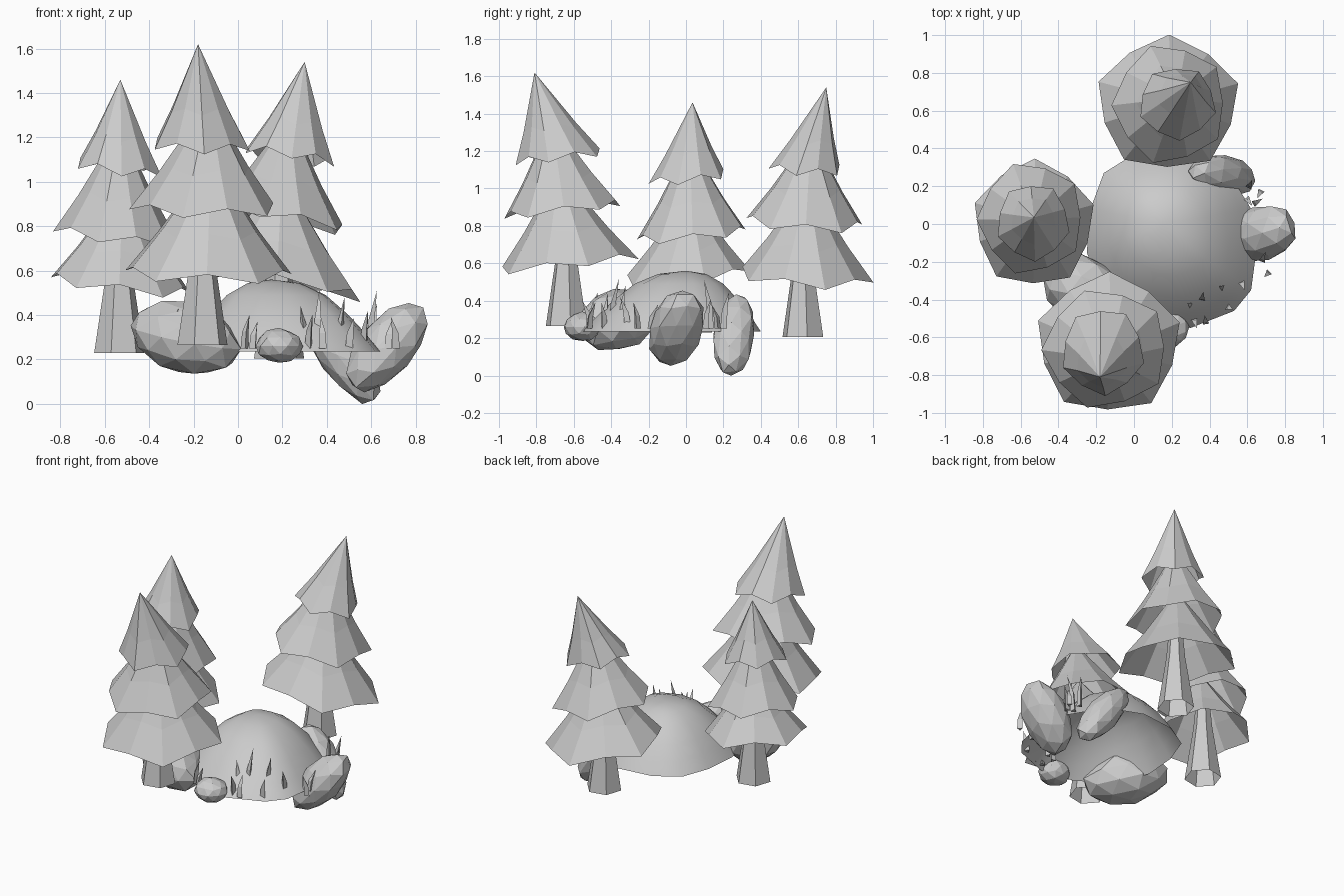
import bpy, bmesh, math, random
from mathutils import Vector, Matrix, noise

if "Cube" in bpy.data.objects:
    bpy.data.objects.remove(bpy.data.objects["Cube"])

random.seed(4)


def finish(name, bm, smooth=False, normals=True):
    if normals:
        bmesh.ops.recalc_face_normals(bm, faces=bm.faces[:])
    me = bpy.data.meshes.new(name)
    bm.to_mesh(me)
    bm.free()
    for p in me.polygons:
        p.use_smooth = smooth
    ob = bpy.data.objects.new(name, me)
    bpy.context.collection.objects.link(ob)
    return ob


def bridge(bm, a, b):
    n = len(a)
    for i in range(n):
        bm.faces.new((a[i], a[(i + 1) % n], b[(i + 1) % n], b[i]))


def fan(bm, ring, tip):
    n = len(ring)
    for i in range(n):
        bm.faces.new((ring[i], ring[(i + 1) % n], tip))


def trunk(name, x, y, z0, z1):
    # tapered six-sided tube, running up inside the branches
    bm = bmesh.new()
    rings = []
    for r, z in ((0.115, z0), (0.06, z0 + 0.36), (0.03, z1)):
        rings.append([bm.verts.new((x + r * math.cos(k * math.tau / 6 + 0.2),
                                    y + r * math.sin(k * math.tau / 6 + 0.2), z)) for k in range(6)])
    bridge(bm, rings[0], rings[1])
    bridge(bm, rings[1], rings[2])
    finish(name, bm)


def tier(name, c, rx, ry, tip, tilt, turn):
    # flared ten-sided hollow cone with a drooping jagged rim
    bm = bmesh.new()
    c, tip = Vector(c), Vector(tip)
    rings = []
    for t, s in ((0, 1), (0.35, 0.62)):
        ring = []
        for k in range(10):
            a = k * math.tau / 10 + turn
            odd = k % 2
            f = s * (0.95 if odd else 1.05)
            dx, dy = rx * f * math.cos(a), ry * f * math.sin(a)
            p = c.lerp(tip, t)
            dz = dx * tilt[0] + dy * tilt[1] + (0.025 if odd else -0.015) * s
            ring.append(bm.verts.new(p + Vector((dx, dy, dz))))
        rings.append(ring)
    bridge(bm, *rings)
    fan(bm, rings[1], bm.verts.new(tip))
    finish(name, bm)


# Pine trees: trunk (x, y, base z), rim tilt, tiers (centre, radii, tip)
trees = {
    "front": ((-0.16, -0.64, 0.265), (-0.02, 0.11), [
        ((-0.135, -0.635, 0.595), 0.375, 0.365, (-0.12, -0.68, 1.10)),
        ((-0.15, -0.66, 0.885), 0.325, 0.31, (-0.13, -0.72, 1.37)),
        ((-0.165, -0.675, 1.165), 0.215, 0.225, (-0.18, -0.81, 1.62))]),
    "back": ((0.185, 0.625, 0.205), (-0.15, -0.06), [
        ((0.18, 0.635, 0.535), 0.37, 0.35, (0.20, 0.65, 1.03)),
        ((0.19, 0.635, 0.825), 0.295, 0.31, (0.23, 0.67, 1.30)),
        ((0.23, 0.64, 1.11), 0.20, 0.19, (0.30, 0.75, 1.54))]),
    "left": ((-0.535, 0.03, 0.23), (-0.11, 0.09), [
        ((-0.53, 0.0, 0.54), 0.315, 0.33, (-0.52, 0.02, 0.98)),
        ((-0.545, 0.03, 0.76), 0.275, 0.29, (-0.53, 0.02, 1.25)),
        ((-0.535, 0.01, 1.06), 0.19, 0.20, (-0.53, 0.035, 1.46))]),
}
for tname, (base, tilt, tiers) in trees.items():
    trunk(tname + "_tree_trunk", *base, tiers[0][0][2] + 0.38)
    for i, (c, rx, ry, tip) in enumerate(tiers):
        tier(f"{tname}_tree_branches_{i + 1}", c, rx, ry, tip, tilt, 0.3 + i * 0.35)

# Grassy mound: smooth dome shell, off-centre peak
outline = [(0.64, -0.2), (0.62, -0.35), (0.53, -0.46), (0.3, -0.55), (0.06, -0.52), (-0.16, -0.38),
           (-0.25, -0.15), (-0.23, 0.08), (-0.16, 0.27), (0.0, 0.37), (0.25, 0.40), (0.48, 0.31), (0.62, 0.08)]
profile = [(1, 0.235), (0.87, 0.315), (0.71, 0.40), (0.5, 0.49), (0.27, 0.543)]
peak = Vector((0.15, 0.0))
bm = bmesh.new()
rings = []
for s, z in profile:
    rings.append([bm.verts.new((*peak.lerp(Vector(p), s), z)) for p in outline])
for a, b in zip(rings, rings[1:]):
    bridge(bm, a, b)
fan(bm, rings[-1], bm.verts.new((*peak, 0.56)))
for f in bm.faces:
    f.normal_update()
    if f.normal.z < 0:
        f.normal_flip()
finish("mound", bm, smooth=True, normals=False)


# Rocks: faceted lumpy ellipsoids
def rock(name, c, size, rot, seed):
    bm = bmesh.new()
    bmesh.ops.create_icosphere(bm, subdivisions=2, radius=1)
    for v in bm.verts:
        v.co *= 1.02 + 0.1 * noise.noise(v.co * 1.4 + Vector((seed, seed * 2, 0)))
    m = Matrix.Rotation(rot[2], 4, 'Z') @ Matrix.Rotation(rot[1], 4, 'Y') @ Matrix.Rotation(rot[0], 4, 'X')
    bm.transform(Matrix.Translation(c) @ m @ Matrix.Diagonal((*size, 1)))
    finish(name, bm)


rock("front_left_rock", (-0.24, -0.37, 0.30), (0.27, 0.18, 0.16), (0, 0.2, -0.6), 3.3)
rock("right_rock", (0.67, -0.05, 0.255), (0.245, 0.145, 0.12), (0, -0.85, 0.3), 7.1)
rock("back_right_rock", (0.465, 0.255, 0.22), (0.26, 0.11, 0.10), (0, 0.93, -0.15), 5.7)
rock("small_front_rock", (0.185, -0.555, 0.26), (0.105, 0.095, 0.077), (0, 0, 0.4), 1.9)


# Grass blades: thin three-sided spikes with a bent tip
def blade(name, x, y, h, lean, ang):
    bm = bmesh.new()
    d = Vector((math.cos(ang), math.sin(ang), 0))
    rings = []
    for r, t, off in ((0.02, 0, 0), (0.017, 0.5, 0.2)):
        o = Vector((x, y, 0.25 + h * t)) + d * lean * off
        rings.append([bm.verts.new(o + r * Vector((math.cos(k * math.tau / 3 + ang),
                                                   math.sin(k * math.tau / 3 + ang), 0))) for k in range(3)])
    bridge(bm, *rings)
    bm.faces.new(rings[0])
    fan(bm, rings[1], bm.verts.new(Vector((x, y, 0.25 + h)) + d * lean))
    finish(name, bm)


blades = [(0.03, -0.51, 0.15), (0.07, -0.53, 0.12), (0.30, -0.43, 0.19), (0.32, -0.51, 0.15),
          (0.36, -0.40, 0.27), (0.38, -0.52, 0.14), (0.46, -0.34, 0.23), (0.50, -0.44, 0.14),
          (0.57, -0.31, 0.17), (0.68, -0.19, 0.13), (0.71, -0.26, 0.14), (0.60, 0.13, 0.26),
          (0.64, 0.11, 0.16), (0.67, 0.17, 0.13), (0.61, 0.20, 0.20), (-0.21, -0.49, 0.20),
          (-0.30, -0.44, 0.18)]
for i, (x, y, h) in enumerate(blades):
    blade(f"grass_blade_{i + 1}", x, y, h, random.uniform(0.02, 0.05), random.uniform(0, math.tau))
